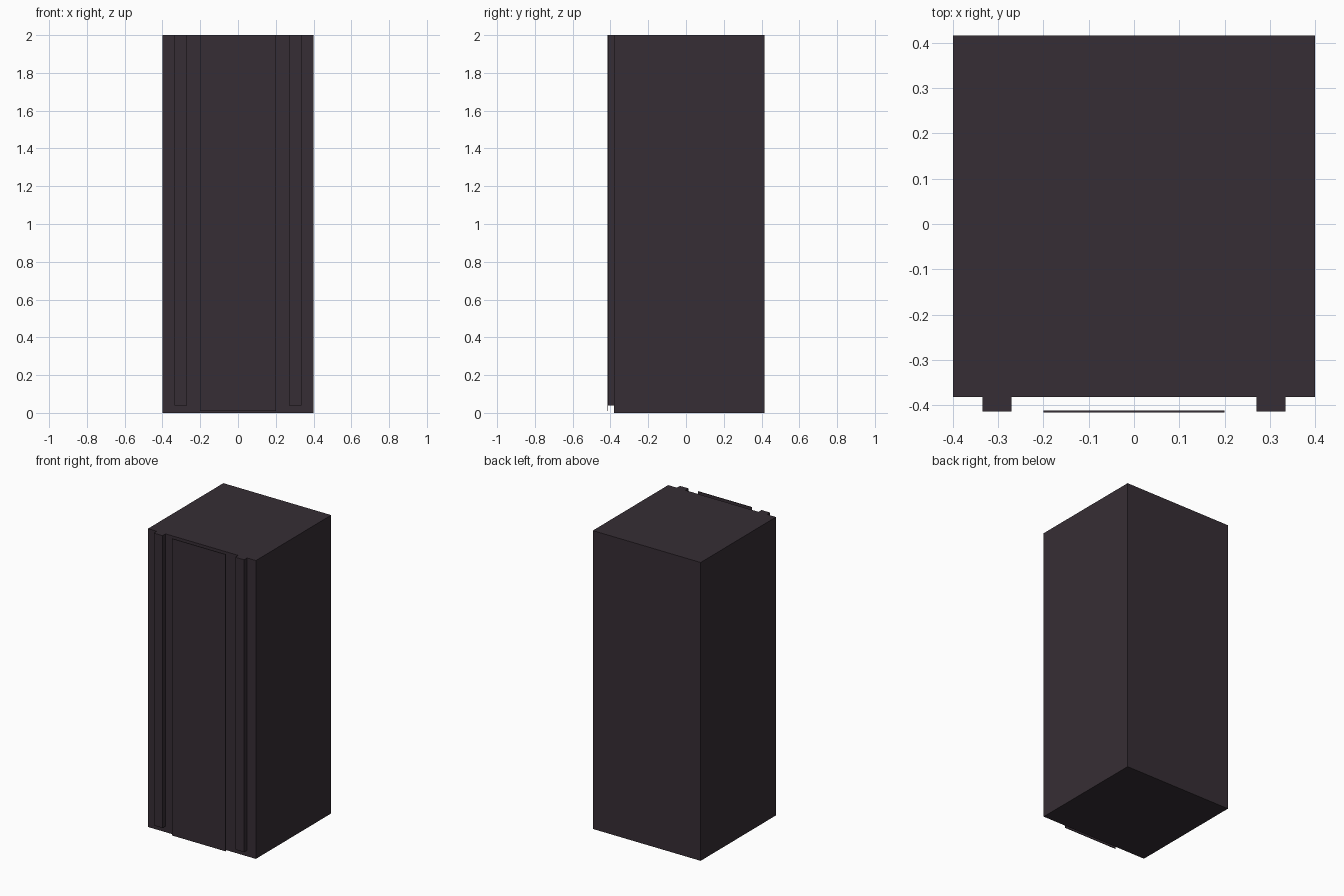
import bpy

cube = bpy.data.objects.get("Cube")
if cube:
    bpy.data.objects.remove(cube, do_unlink=True)

# Single dark plum-grey finish
mat = bpy.data.materials.new("dark_plum_grey")
mat.use_nodes = True
colour = (0.037, 0.027, 0.035, 1)
mat.diffuse_color = colour
bsdf = next(n for n in mat.node_tree.nodes if n.type == "BSDF_PRINCIPLED")
bsdf.inputs["Base Color"].default_value = colour


def box(name, low, high):
    """Axis-aligned box between two corners."""
    bpy.ops.mesh.primitive_cube_add(
        size=1, location=[(a + b) / 2 for a, b in zip(low, high)])
    obj = bpy.context.object
    obj.name = name
    obj.scale = [b - a for a, b in zip(low, high)]
    bpy.ops.object.transform_apply(location=False, rotation=False, scale=True)
    obj.data.materials.append(mat)
    return obj


FRONT, BACK, FACE = -0.416, 0.416, -0.382

# Main tower block
box("body", (-0.4, FACE, 0), (0.4, BACK, 2))

# Vertical rails on the front face, stopping short of the ground
for side, inner, outer in (("left", 0.27, 0.335), ("right", -0.335, -0.27)):
    box(side + "_rail", (inner, FRONT + 0.002, 0.04), (outer, FACE, 2))

# Thin front panel standing clear of the body
box("front_panel", (-0.2, FRONT, 0.01), (0.2, FRONT + 0.004, 2))
